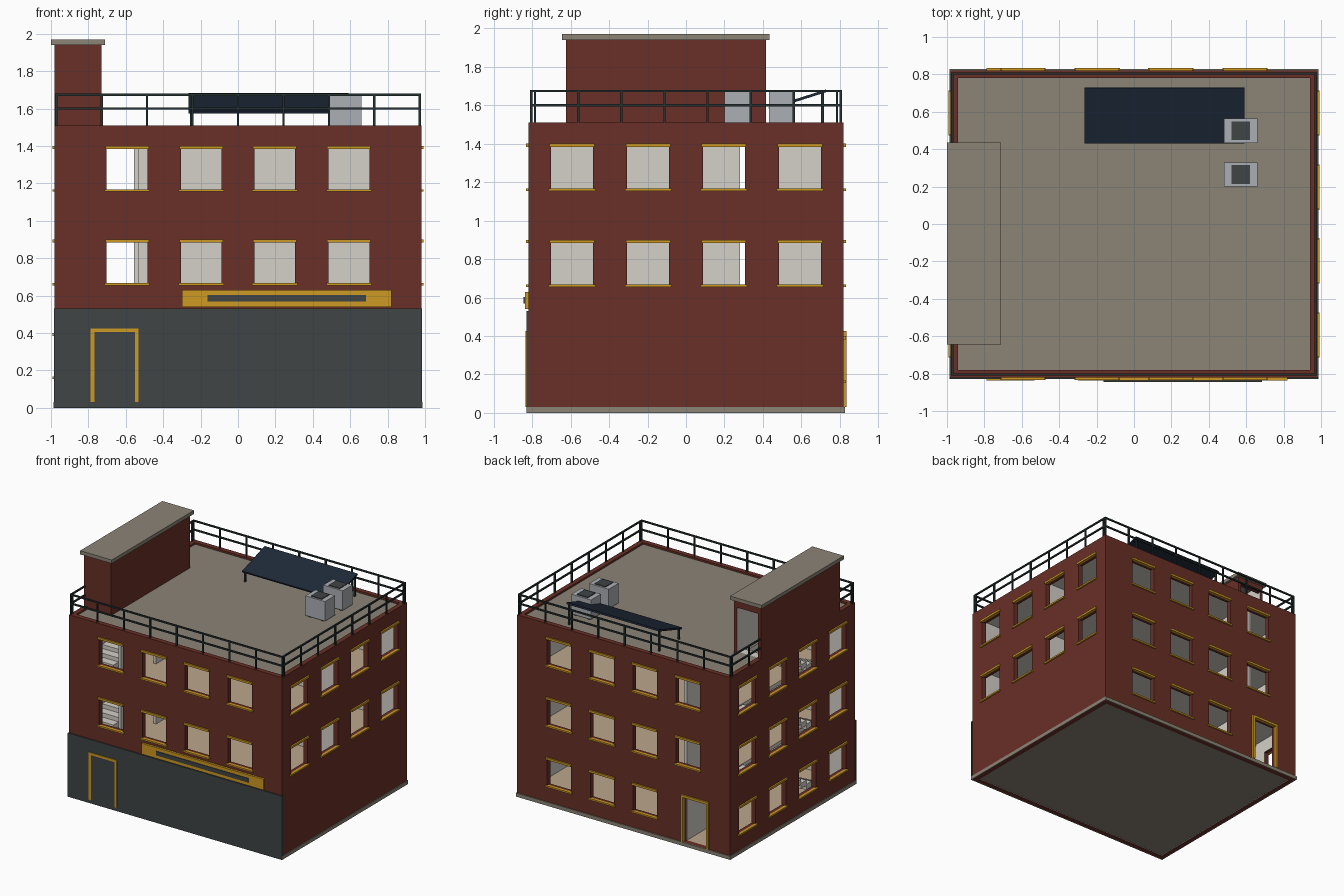
import bpy, bmesh, math
from mathutils import Matrix, Vector

cube = bpy.data.objects.get("Cube")
if cube:
    bpy.data.objects.remove(cube, do_unlink=True)


def material(name, *rgb):
    m = bpy.data.materials.new(name)
    m.use_nodes = True
    m.diffuse_color = (*rgb, 1)
    m.node_tree.nodes["Principled BSDF"].inputs["Base Color"].default_value = (*rgb, 1)
    return m


BRICK = material("red brick", .14, .029, .02)
STONE = material("concrete", .26, .23, .18)
SLATE = material("dark cladding", .05, .058, .058)
GOLD = material("gold trim", .61, .32, .017)
PLASTER = material("light plaster", .66, .63, .58)
WOOD = material("tan floor", .5, .38, .26)
NAVY = material("navy panel", .013, .022, .04)
METAL = material("grey metal", .41, .43, .46)
IRON = material("dark iron", .02, .03, .03)

W, D, T = .98, .82, .04            # half width, half depth, wall thickness
IW, ID = W - T, D - T
STOREY, FLOOR = .5, .03
CENTRES = (-.593, -.197, .197, .593)
HOLE = (-IW, -.73, -.58, .38)      # stairwell x0, x1, y0, y1


def box(bm, x0, x1, y0, y1, z0, z1):
    size = Vector((x1 - x0, y1 - y0, z1 - z0))
    mid = Vector((x0 + x1, y0 + y1, z0 + z1)) / 2
    bmesh.ops.create_cube(bm, size=1, matrix=Matrix.Translation(mid) @ Matrix.Diagonal((*size, 1)))


def finish(name, bm, *mats, rule=None):
    me = bpy.data.meshes.new(name)
    bm.to_mesh(me)
    bm.free()
    ob = bpy.data.objects.new(name, me)
    bpy.context.scene.collection.objects.link(ob)
    for m in mats:
        me.materials.append(m)
    if rule:
        for p in me.polygons:
            p.material_index = rule(p)
    return ob


def boxes(name, items, *mats, rule=None):
    bm = bmesh.new()
    for b in items:
        box(bm, *b)
    return finish(name, bm, *mats, rule=rule)


def ring(x, y, t, z0, z1):
    return [(-x, x, -y, t - y, z0, z1), (-x, x, y - t, y, z0, z1),
            (-x, t - x, t - y, y - t, z0, z1), (x - t, x, t - y, y - t, z0, z1)]


def on_side(side, c, half, near, far, z0, z1):
    """Box on a facade; near and far are offsets outward from the wall face."""
    s = 1 if side in ("back", "left") else -1
    if side in ("front", "back"):
        a, b = sorted((s * (D + near), s * (D + far)))
        return (c - half, c + half, a, b, z0, z1)
    a, b = sorted((s * (W + near), s * (W + far)))
    return (a, b, c - half, c + half, z0, z1)


def top_face(p):
    return int(p.normal.z > .5)


# Openings, with a lintel and sill for each window
cuts, lintels, sills = [], [], []
for side in ("front", "back", "left", "right"):
    for storey in range(3):
        if storey == 0 and side in ("front", "left"):
            continue
        z = .165 + storey * STOREY
        for c in CENTRES:
            if storey == 0 and side == "back" and c == CENTRES[0]:
                continue
            cuts.append(on_side(side, c, .109, -.06, .03, z, z + .22))
            lintels.append(on_side(side, c, .116, -.01, .013, z + .218, z + .235))
            sills.append(on_side(side, c, .121, -.01, .013, z - .01, z + .003))
DOOR = -.66
cuts.append(on_side("back", DOOR, .11, -.06, .03, FLOOR, .41))

# Outer walls: brick outside, plaster on the inner faces
bm = bmesh.new()
box(bm, -W, W, -D, D, 0, 1.47)
walls = finish("outer_walls", bm, BRICK, PLASTER)
cutter = boxes("opening_cutter", cuts + [(-IW, IW, -ID, ID, -.1, 1.6)], BRICK)
cutter.hide_render = True
cutter.hide_viewport = False
mod = walls.modifiers.new("openings", "BOOLEAN")
mod.operation, mod.solver, mod.object, mod.use_self = "DIFFERENCE", "EXACT", cutter, True
bpy.context.view_layer.update()
cut_mesh = bpy.data.meshes.new_from_object(
    walls.evaluated_get(bpy.context.evaluated_depsgraph_get()))
walls.modifiers.clear()
walls.data = cut_mesh
bpy.data.objects.remove(cutter, do_unlink=True)
for p in cut_mesh.polygons:
    c, n = p.center, p.normal
    inner_x = abs(abs(c.x) - IW) < .002 and n.x * c.x < -.1
    inner_y = abs(abs(c.y) - ID) < .002 and n.y * c.y < -.1
    p.material_index = int(inner_x or inner_y)

boxes("window_lintels", lintels, GOLD)
boxes("window_sills", sills, GOLD)
boxes("parapet", ring(W, D, T, 1.47, 1.51), BRICK)
boxes("base_plinth", ring(W + .006, D + .008, .008, 0, FLOOR), STONE)
boxes("ground_slab", [(-IW, IW, -ID, ID, .004, FLOOR)], STONE, WOOD, rule=top_face)


# Upper floors and roof, each open over the stairs
def slab(z0, z1):
    x0, x1, y0, y1 = HOLE
    return [(x1, IW, -ID, ID, z0, z1), (x0, x1, -ID, y0, z0, z1), (x0, x1, y1, ID, z0, z1)]


boxes("upper_floors", slab(.5, .53) + slab(1.0, 1.03), PLASTER, WOOD, rule=top_face)
boxes("roof_slab", slab(1.455, 1.495), PLASTER, STONE, rule=top_face)

# Partitions: a hall wall with two doorways and a long middle wall
parts = []
for base, top in ((.03, .5), (.53, 1.0), (1.03, 1.455)):
    for y0, y1 in ((-ID, -.46), (-.32, .28), (.44, ID)):
        parts.append((-.555, -.53, y0, y1, base, top))
    for y0, y1 in ((-.46, -.32), (.28, .44)):
        parts.append((-.555, -.53, y0, y1, base + .38, top))
    parts.append((-.53, IW, -.012, .012, base, top))
boxes("partitions", parts, PLASTER)

# Straight flights of steps climbing to the back
STEPS = 14
run = (HOLE[3] - HOLE[2]) / STEPS
steps = []
for storey in range(3):
    rise = (STOREY if storey < 2 else .465) / STEPS
    for i in range(STEPS):
        z = FLOOR + storey * STOREY + (i + 1) * rise
        y = HOLE[2] + i * run
        steps.append((HOLE[0], HOLE[1] - .01, y, y + run, z - rise * 1.3, z))
boxes("stairs", steps, PLASTER)

# Street front: cladding, door and sign board
boxes("front_cladding", [(-W - .005, W + .005, -D - .01, -D + .002, 0, .53)], SLATE)


def door_frame(name, c, y0, y1):
    boxes(name, [(c - .128, c - .108, y0, y1, .03, .425), (c + .108, c + .128, y0, y1, .03, .425),
                 (c - .108, c + .108, y0, y1, .405, .425)], GOLD)


door_frame("front_door_frame", DOOR, -D - .016, -D)
door_frame("back_door_frame", DOOR, D - .01, D + .014)
boxes("front_door", [(DOOR - .108, DOOR + .108, -D - .012, -D, .03, .405)], SLATE)
boxes("sign_board", [(-.3, .82, -D - .018, -D, .54, .63)], GOLD)
boxes("sign_plate", [(-.163, .685, -D - .024, -D - .017, .568, .602)], SLATE)

# Stair house on the roof with an open doorway at the back
hx0, hx1, hy0, hy1, hz0, hz1, t = -W, -.73, -.625, .415, 1.47, 1.94, .028
house = [(hx0, hx1, hy0, hy0 + t, hz0, hz1),
         (hx0, hx0 + t, hy0 + t, hy1, hz0, hz1), (hx1 - t, hx1, hy0 + t, hy1, hz0, hz1),
         (hx0 + t, hx1 - t, hy1 - t, hy1, 1.88, hz1)]


def house_lining(p):
    c, n = p.center, p.normal
    return int((abs(c.x - hx0 - t) < .002 and n.x > .5) or (abs(c.x - hx1 + t) < .002 and n.x < -.5)
               or (abs(c.y - hy0 - t) < .002 and n.y > .5))


boxes("stair_house", house, BRICK, PLASTER, rule=house_lining)
boxes("stair_house_roof", [(-1.0, -.71, -.645, .435, 1.94, 1.97)], STONE)

# Roof railing; it stops at the stair house
R, RX, RY = .006, .972, .805
rails = []


def post(x, y):
    rails.append((x - R, x + R, y - R, y + R, 1.5, 1.68))


def rail(x0, x1, y0, y1):
    for z in (1.6, 1.674):
        rails.append((x0 - R, x1 + R, y0 - R, y1 + R, z - R, z + R))


for s in (-1, 1):
    rail(-RX, RX, s * RY, s * RY)
    for i in range(9):
        post(-RX + i * RX / 4, s * RY)
side_posts = [-.785 + i * 1.57 / 7 for i in range(8)]
rail(RX, RX, -RY, RY)
rail(-RX, -RX, -RY, hy0)
rail(-RX, -RX, hy1, RY)
for y in side_posts:
    post(RX, y)
    if not hy0 < y < hy1:
        post(-RX, y)
boxes("roof_railing", rails, IRON)

# Tilted solar panel on four legs
bm = bmesh.new()
box(bm, -.427, .427, -.156, .156, -.007, .007)
tilt = math.atan2(.095, .3)
bm.transform(Matrix.Translation((.163, .58, 1.628)) @ Matrix.Rotation(tilt, 4, "X"))
finish("solar_panel", bm, NAVY)
boxes("solar_panel_legs", [(x - .007, x + .007, y - .007, y + .007, 1.49, z)
                           for x in (-.25, .575) for y, z in ((.45, 1.585), (.71, 1.667))], IRON)

# Cooling units with dark grilles on top
units = [(.48, .66, y, y + .13, 1.505, 1.668) for y in (.2, .433)]
boxes("cooling_units", units, METAL)
boxes("cooling_grilles", [(.52, .62, u[2] + .015, u[3] - .015, 1.66, 1.674) for u in units], SLATE)
boxes("cooling_feet", [(x, x + .02, u[2] + .01, u[3] - .01, 1.49, 1.506)
                       for u in units for x in (.5, .62)], IRON)
